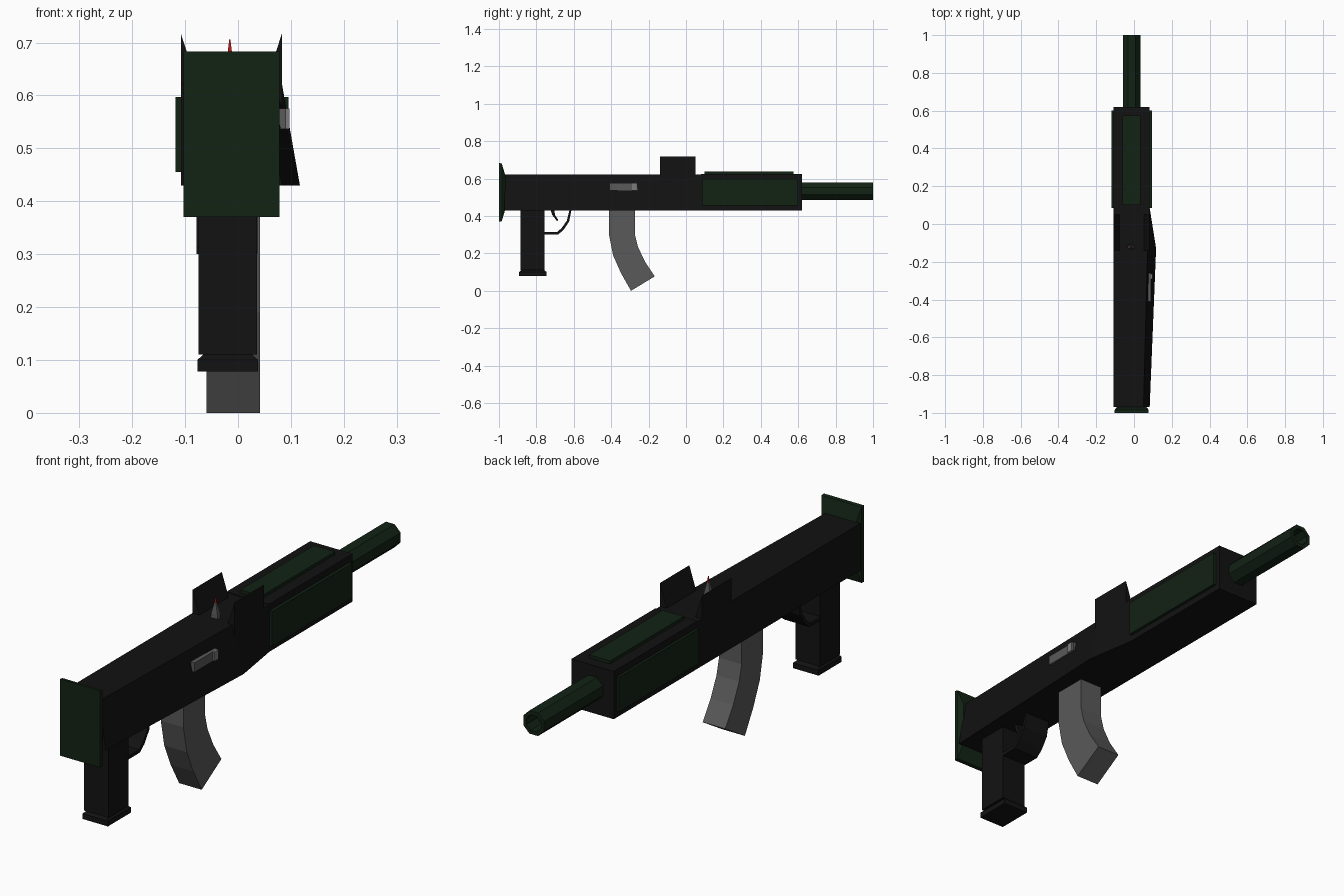
import bpy, bmesh, math

if "Cube" in bpy.data.objects:
    bpy.data.objects.remove(bpy.data.objects["Cube"])

CX = -0.0125  # centre line of the weapon


def material(name, rgb):
    m = bpy.data.materials.new(name)
    m.diffuse_color = (*rgb, 1)
    m.use_nodes = True
    m.node_tree.nodes["Principled BSDF"].inputs["Base Color"].default_value = m.diffuse_color
    return m


BLACK = material("black_metal", (0.006, 0.006, 0.006))
GREEN = material("dark_green", (0.006, 0.016, 0.007))
STEEL = material("dark_steel", (0.10, 0.10, 0.10))
LIGHT = material("light_steel", (0.2, 0.2, 0.2))
RED = material("red", (0.5, 0.01, 0.01))


def loft(name, rings, mat):
    """Skin a list of point rings and cap both ends."""
    bm = bmesh.new()
    vs = [[bm.verts.new(p) for p in r] for r in rings]
    n = len(rings[0])
    for a, b in zip(vs, vs[1:]):
        for i in range(n):
            j = (i + 1) % n
            bm.faces.new((a[i], a[j], b[j], b[i]))
    bm.faces.new(vs[0])
    bm.faces.new(vs[-1])
    bmesh.ops.recalc_face_normals(bm, faces=bm.faces)
    me = bpy.data.meshes.new(name)
    bm.to_mesh(me)
    bm.free()
    me.materials.append(mat)
    ob = bpy.data.objects.new(name, me)
    bpy.context.collection.objects.link(ob)
    return ob


def rect_y(y, x0, x1, z0, z1):
    return [(x0, y, z0), (x1, y, z0), (x1, y, z1), (x0, y, z1)]


def rect_z(z, x0, x1, y0, y1):
    return [(x0, y0, z), (x1, y0, z), (x1, y1, z), (x0, y1, z)]


def box(name, x0, x1, y0, y1, z0, z1, mat):
    return loft(name, [rect_y(y, x0, x1, z0, z1) for y in (y0, y1)], mat)


def ribbon(name, side_a, side_b, x0, x1, mat):
    """Solid band between two (y, z) polylines."""
    return loft(name, [[(x0, *a), (x1, *a), (x1, *b), (x0, *b)]
                       for a, b in zip(side_a, side_b)], mat)


# receiver: right side swells outward at the bottom
loft("receiver", [[(-0.108, y, 0.43), (lo, y, 0.43), (hi, y, 0.622), (-0.108, y, 0.622)]
                  for y, lo, hi in ((-0.97, 0.083, 0.05), (-0.13, 0.117, 0.072), (0.085, 0.083, 0.083))], BLACK)

# butt plate
loft("butt_plate", [rect_y(-1.0, -0.103, 0.078, 0.37, 0.683),
                    rect_y(-0.985, -0.103, 0.078, 0.372, 0.681),
                    rect_y(-0.965, -0.088, 0.063, 0.44, 0.612)], GREEN)

# handguard with inset green panels
box("handguard", -0.108, 0.083, 0.08, 0.62, 0.43, 0.625, BLACK)
box("top_panel", -0.06, 0.035, 0.10, 0.575, 0.60, 0.638, GREEN)
for side, outer in (("left", -0.118), ("right", 0.095)):
    inner = outer * 0.7
    box(side + "_panel", min(outer, inner), max(outer, inner), 0.085, 0.60, 0.455, 0.597, GREEN)


# barrel: octagon with a hollow muzzle
def octagon(y, r):
    r /= math.cos(math.pi / 8)
    return [(CX + r * math.cos((k + 0.5) * math.pi / 4), y,
             0.533 + r * math.sin((k + 0.5) * math.pi / 4)) for k in range(8)]


loft("barrel", [octagon(0.6, 0.047), octagon(1.0, 0.047), octagon(1.0, 0.032), octagon(0.93, 0.032)], GREEN)

# sight guards: triangular fins on both sides
for side, s in (("left", -1), ("right", 1)):
    loft(side + "_sight_guard", [[(CX + s * 0.0955, y, 0.56), (CX + s * 0.0955, y, 0.717),
                                  (CX + s * 0.064, y, 0.62), (CX + s * 0.064, y, 0.56)]
                                 for y in (-0.14, 0.05)], BLACK)

# sight post with red tip
loft("sight_post", [rect_z(z, CX - 0.003 - w, CX - 0.003 + w, -0.122 - d, -0.122 + d)
                    for z, w, d in ((0.615, 0.017, 0.010), (0.64, 0.014, 0.009), (0.682, 0.004, 0.004))], STEEL)
loft("sight_tip", [rect_z(z, CX - 0.003 - w, CX - 0.003 + w, -0.122 - w, -0.122 + w)
                   for z, w in ((0.682, 0.004), (0.706, 0.001))], RED)

# ejection port and bolt
box("ejection_port", 0.06, 0.091, -0.41, -0.26, 0.537, 0.575, STEEL)
box("bolt_knob", 0.06, 0.097, -0.29, -0.265, 0.537, 0.575, LIGHT)

# pistol grip and flared base
box("grip", -0.075, 0.036, -0.885, -0.757, 0.11, 0.435, BLACK)
loft("grip_base", [rect_z(0.078, -0.077, 0.038, -0.893, -0.745),
                   rect_z(0.1, -0.077, 0.038, -0.893, -0.745),
                   rect_z(0.117, -0.058, 0.019, -0.875, -0.765)], BLACK)

# trigger guard and trigger
ribbon("trigger_guard",
       [(-0.76, 0.300), (-0.685, 0.300), (-0.655, 0.325), (-0.625, 0.37), (-0.612, 0.435)],
       [(-0.76, 0.314), (-0.690, 0.314), (-0.665, 0.335), (-0.637, 0.375), (-0.622, 0.435)],
       -0.078, 0.037, BLACK)
ribbon("trigger",
       [(-0.725, 0.435), (-0.715, 0.405), (-0.69, 0.373)],
       [(-0.705, 0.435), (-0.700, 0.405), (-0.682, 0.378)],
       -0.03, 0.005, BLACK)

# curved magazine
ribbon("magazine",
       [(-0.412, 0.44), (-0.412, 0.30), (-0.39, 0.19), (-0.348, 0.095), (-0.294, 0.0)],
       [(-0.273, 0.44), (-0.273, 0.30), (-0.257, 0.235), (-0.219, 0.155), (-0.167, 0.077)],
       -0.06, 0.042, STEEL)
